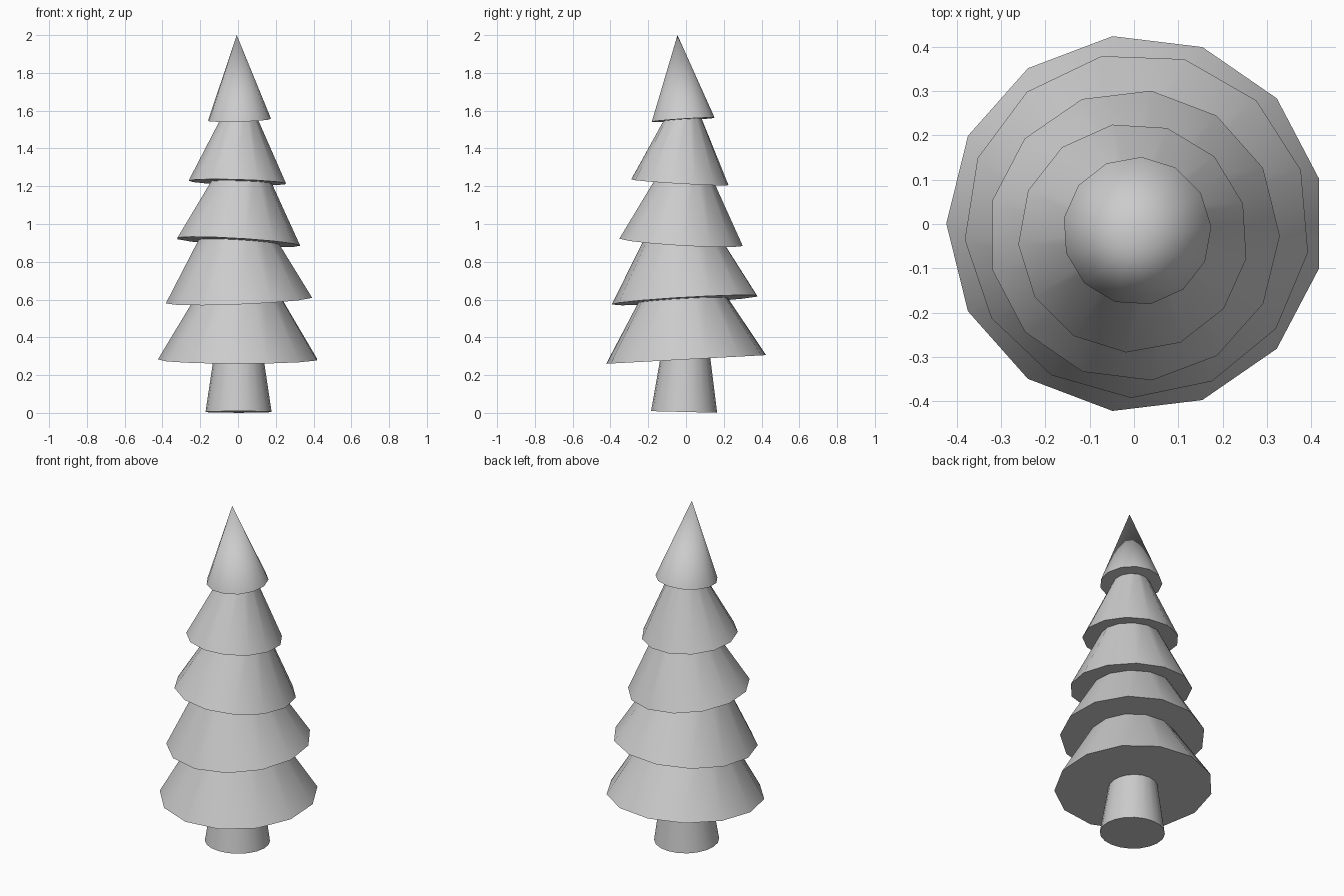
import bpy, bmesh
from math import sin, cos, pi, radians
from mathutils import Vector

if "Cube" in bpy.data.objects:
    bpy.data.objects.remove(bpy.data.objects["Cube"])


def tilted_cone(name, base, r1, r2, height, slope, sides=13, phase=0.0):
    """Capped cone or frustum whose base plane rises by slope (dz/dx, dz/dy)."""
    rot = Vector((0, 0, 1)).rotation_difference(Vector((-slope[0], -slope[1], 1)))
    base = Vector(base)
    bm = bmesh.new()

    def ring(r, h):
        pts = []
        for i in range(sides):
            a = radians(phase) + 2 * pi * i / sides
            pts.append(bm.verts.new(base + rot @ Vector((r * cos(a), r * sin(a), h))))
        return pts

    low = ring(r1, 0)
    bm.faces.new(low[::-1])
    if r2 > 0:
        top = ring(r2, height)
        bm.faces.new(top)
        for i in range(sides):
            j = (i + 1) % sides
            bm.faces.new((low[i], low[j], top[j], top[i]))
    else:
        tip = bm.verts.new(base + rot @ Vector((0, 0, height)))
        for i in range(sides):
            bm.faces.new((low[i], low[(i + 1) % sides], tip))
    mesh = bpy.data.meshes.new(name)
    bm.to_mesh(mesh)
    bm.free()
    ob = bpy.data.objects.new(name, mesh)
    bpy.context.collection.objects.link(ob)
    bpy.ops.object.select_all(action='DESELECT')
    ob.select_set(True)
    bpy.context.view_layer.objects.active = ob
    bpy.ops.object.shade_smooth_by_angle(angle=radians(35))
    return ob


# Trunk, running up inside the lowest branches
tilted_cone("trunk", (0.003, -0.010, 0.005), 0.175, 0.115, 0.40, (0.0, -0.025), sides=20)

# Branch tiers: base centre, base radius, side taper, height, base slope, phase
tiers = [
    ((0.003, 0.001, 0.283), 0.427, 0.60, 0.40, (0.0, 0.054), 180),
    ((0.007, -0.003, 0.597), 0.391, 0.57, 0.39, (0.04, 0.058), 18.7),
    ((0.0, -0.026, 0.905), 0.330, 0.53, 0.39, (-0.06, -0.060), 0),
    ((-0.002, -0.031, 1.221), 0.260, 0.48, 0.39, (-0.03, -0.058), 17.3),
]
for n, (base, r, taper, h, slope, phase) in enumerate(tiers, 1):
    tilted_cone(f"branch_tier_{n}", base, r, r - taper * h, h, slope, phase=phase)

# Pointed treetop
tilted_cone("treetop", (0.007, -0.016, 1.552), 0.168, 0, 0.449, (0.03, 0.065), phase=3.5)
